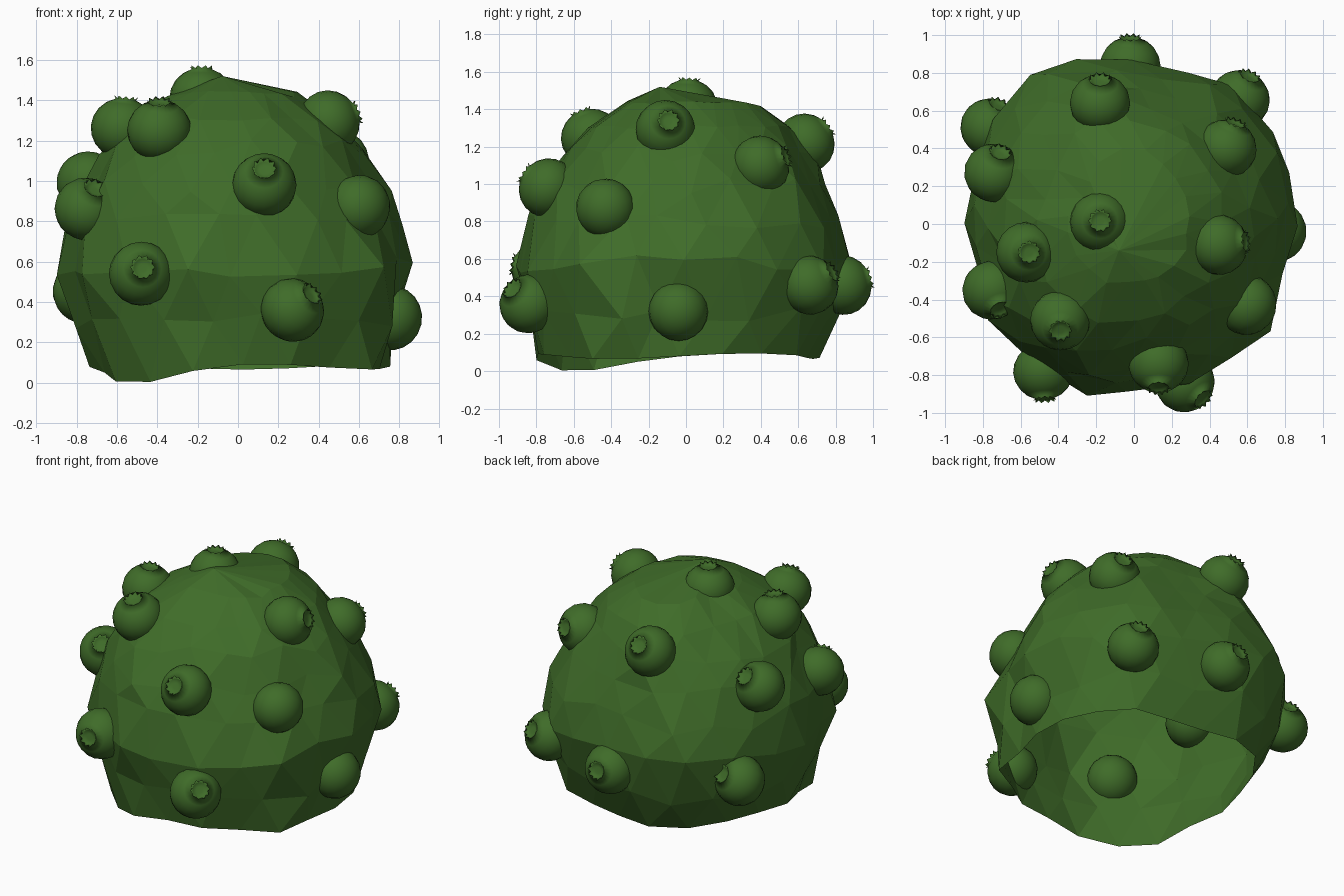
import bpy, bmesh, math, random
from mathutils import Vector

if "Cube" in bpy.data.objects:
    bpy.data.objects.remove(bpy.data.objects["Cube"])

random.seed(4)
mat = bpy.data.materials.new("leaf_green")
mat.diffuse_color = (0.05, 0.15, 0.022, 1)
mat.use_nodes = True
mat.node_tree.nodes["Principled BSDF"].inputs["Base Color"].default_value = mat.diffuse_color

# Berries: centre, then crown direction
berries = [
    ((-.02, .84, .46), (0, .9, .25)), ((-.18, .64, 1.22), (0, .75, .55)),
    ((.56, .66, .46), (.3, .7, .4)), ((.49, .40, 1.10), (.3, .85, .3)),
    ((-.76, .51, .45), (.3, .8, .5)), ((-.74, .27, .99), (.2, .7, .65)),
    ((-.18, .01, 1.41), (0, .05, 1)), ((-.57, -.15, 1.26), (.1, 0, 1)),
    ((.45, -.11, 1.29), (.85, .1, .3)), ((.76, -.04, .32), (-.9, 0, .2)),
    ((-.75, -.35, .86), (.25, -.6, .6)), ((-.39, -.51, 1.25), (0, -.35, .9)),
    ((.60, -.43, .87), (-.8, .4, .2)), ((.13, -.74, .98), (0, -.8, .5)),
    ((.27, -.84, .36), (.65, -.6, .55)), ((-.48, -.78, .54), (.05, -.95, .2)),
]


def finish(name, bm, smooth):
    bmesh.ops.recalc_face_normals(bm, faces=bm.faces)
    me = bpy.data.meshes.new(name)
    bm.to_mesh(me)
    bm.free()
    for p in me.polygons:
        p.use_smooth = smooth
    me.materials.append(mat)
    return me


def place(name, me):
    ob = bpy.data.objects.new(name, me)
    bpy.context.collection.objects.link(ob)
    return ob


# Bush: open faceted dome, outline radius around the circle times a height profile
N = 20
outline = [.90, .90, .90, .94, .87, .87, .96, .98, .93, .90,
           .925, .88, .95, .95, .98, .91, .91, .88, .94, .86]
profile = [(.07, .82), (.31, .90), (.57, .985), (.79, .925), (.99, .82),
           (1.16, .705), (1.31, .54), (1.43, .33)]


def wrap(a):
    return (a + math.pi) % math.tau - math.pi


def base_radius(a, z):
    i = (a % math.tau) * N / math.tau
    n, t = int(i), i - int(i)
    out = outline[n % N] * (1 - t) + outline[(n + 1) % N] * t
    z = min(max(z, profile[0][0]), profile[-1][0])
    for (z0, f0), (z1, f1) in zip(profile, profile[1:]):
        if z <= z1:
            return out * (f0 + (f1 - f0) * (z - z0) / (z1 - z0))
    return out * profile[-1][1]


def radius(a, z):
    """Base radius pulled to pass through nearby berries, plus two bulges."""
    r = base_radius(a, z)
    for (x, y, bz), _ in berries:
        br, ba = math.hypot(x, y), math.atan2(y, x)
        if br > .3:
            d2 = (wrap(a - ba) * br) ** 2 + (z - bz) ** 2
            r += .85 * math.exp(-d2 / .05) * (br - base_radius(ba, bz))
    r += .07 * math.exp(-(wrap(a - 5.75) / .25) ** 2 - ((z - .28) / .2) ** 2)
    r += .08 * math.exp(-(wrap(a - 1.5) / .6) ** 2 - ((z - 1.42) / .15) ** 2)
    return r


bm = bmesh.new()
rings = []
for k, (z, f) in enumerate(profile):
    ring = []
    for i in range(N):
        a = (i + 0.5 * (k % 2)) * math.tau / N
        cx = cy = j = 0
        if k == 0:      # wavy lower rim, lowest at the front left
            h = .08 + .015 * math.sin(3 * a) - .075 * max(0, math.cos(a - 3.98)) ** 10
            cx, cy = .025, -.035
        else:
            a += random.uniform(-.05, .05)
            h = z + random.uniform(-.05, .05) * (1 if k < 6 else .3)
            j = random.uniform(-.012, .014)
        r = radius(a, h) + j
        ring.append(bm.verts.new((r * math.cos(a) + cx, r * math.sin(a) + cy, h)))
    rings.append(ring)
for k in range(len(rings) - 1):
    lo, hi = rings[k], rings[k + 1]
    for i in range(N):
        n = (i + 1) % N
        if k % 2 == 0:
            bm.faces.new((lo[i], lo[n], hi[i]))
            bm.faces.new((lo[n], hi[n], hi[i]))
        else:
            bm.faces.new((lo[i], lo[n], hi[n]))
            bm.faces.new((lo[i], hi[n], hi[i]))
apex = bm.verts.new((-.08, -.14, 1.52))
for i in range(N):
    bm.faces.new((rings[-1][i], rings[-1][(i + 1) % N], apex))
place("bush", finish("bush", bm, False))

# Berry: lathed ball with a low flared, toothed crown around a shallow dimple
S = 20
prof = [(.16 * math.sin(t), -.152 * math.cos(t))
        for t in [math.radians(d) for d in range(18, 163, 18)]]
tip = len(prof)
prof += [(.062, .16), (.044, .142), (.02, .134)]
bm = bmesh.new()
rows = []
for k, (r, z) in enumerate(prof):
    row = []
    for i in range(S):
        rr, zz = r, z
        if k == tip and i % 2:
            rr, zz = .053, .147
        a = i * math.tau / S
        row.append(bm.verts.new((rr * math.cos(a), rr * math.sin(a), zz)))
    rows.append(row)
for lo, hi in zip(rows, rows[1:]):
    for i in range(S):
        n = (i + 1) % S
        bm.faces.new((lo[i], lo[n], hi[n], hi[i]))
for row, z in ((rows[0], -.152), (rows[-1], .14)):
    pole = bm.verts.new((0, 0, z))
    for i in range(S):
        bm.faces.new((row[i], row[(i + 1) % S], pole))
berry_mesh = finish("berry", bm, True)

for i, (pos, d) in enumerate(berries):
    ob = place(f"berry_{i + 1}", berry_mesh)
    ob.location = pos
    ob.rotation_euler = Vector(d).to_track_quat('Z', 'Y').to_euler()
